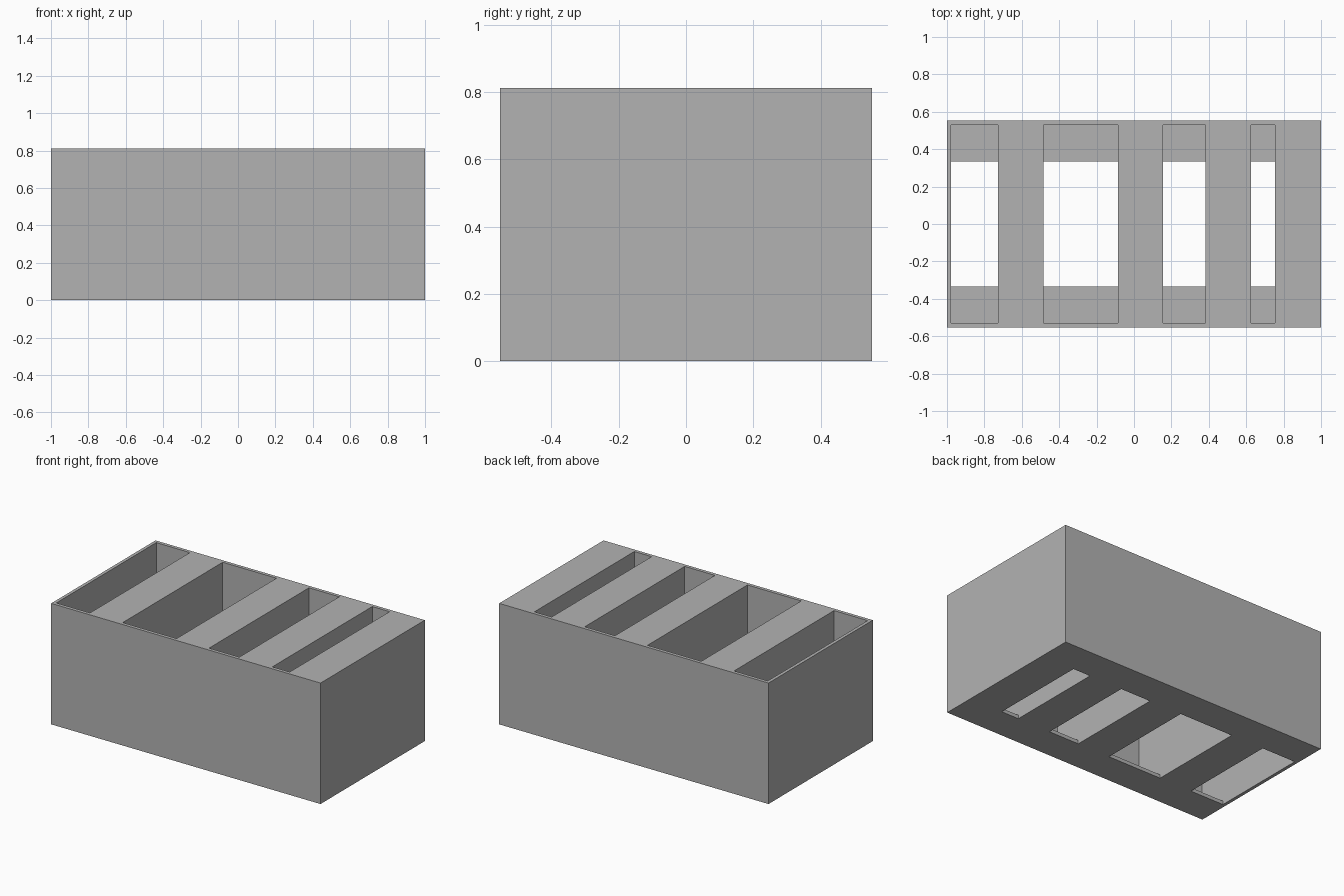
import bpy

if "Cube" in bpy.data.objects:
    bpy.data.objects.remove(bpy.data.objects["Cube"], do_unlink=True)

HALF_DEPTH, HEIGHT, FLOOR = 0.553, 0.812, 0.024
SLOT_Y, HOLE_Y = 0.53, 0.335
SLOTS = [(-0.978, -0.728), (-0.485, -0.085), (0.156, 0.381), (0.626, 0.755)]

# Single grey plastic
grey = bpy.data.materials.new("plain_grey")
grey.use_nodes = True
colour = (0.45, 0.45, 0.45, 1)
grey.diffuse_color = colour
grey.node_tree.nodes["Principled BSDF"].inputs["Base Color"].default_value = colour


def box(name, x, y, z):
    """Box spanning the given (low, high) ranges."""
    spans = (x, y, z)
    bpy.ops.mesh.primitive_cube_add(size=1, location=[sum(s) / 2 for s in spans])
    obj = bpy.context.object
    obj.name = name
    obj.scale = [high - low for low, high in spans]
    bpy.ops.object.transform_apply(location=True, rotation=False, scale=True)
    obj.data.materials.append(grey)
    return obj


def cut(target, cutter):
    """Subtract the cutter from the target, then discard it."""
    cutter.hide_render = True
    mod = target.modifiers.new("cut", "BOOLEAN")
    mod.operation = "DIFFERENCE"
    mod.solver = "EXACT"
    mod.object = cutter
    bpy.context.view_layer.objects.active = target
    bpy.ops.object.modifier_apply(modifier=mod.name)
    bpy.data.objects.remove(cutter, do_unlink=True)


# Solid block
block = box("slotted_block", (-1, 1), (-HALF_DEPTH, HALF_DEPTH), (0, HEIGHT))

# Deep pockets, each with a shorter opening through the thin floor
for span in SLOTS:
    cut(block, box("pocket_cutter", span, (-SLOT_Y, SLOT_Y), (FLOOR, HEIGHT + 0.1)))
    cut(block, box("opening_cutter", span, (-HOLE_Y, HOLE_Y), (-0.1, HEIGHT + 0.1)))
